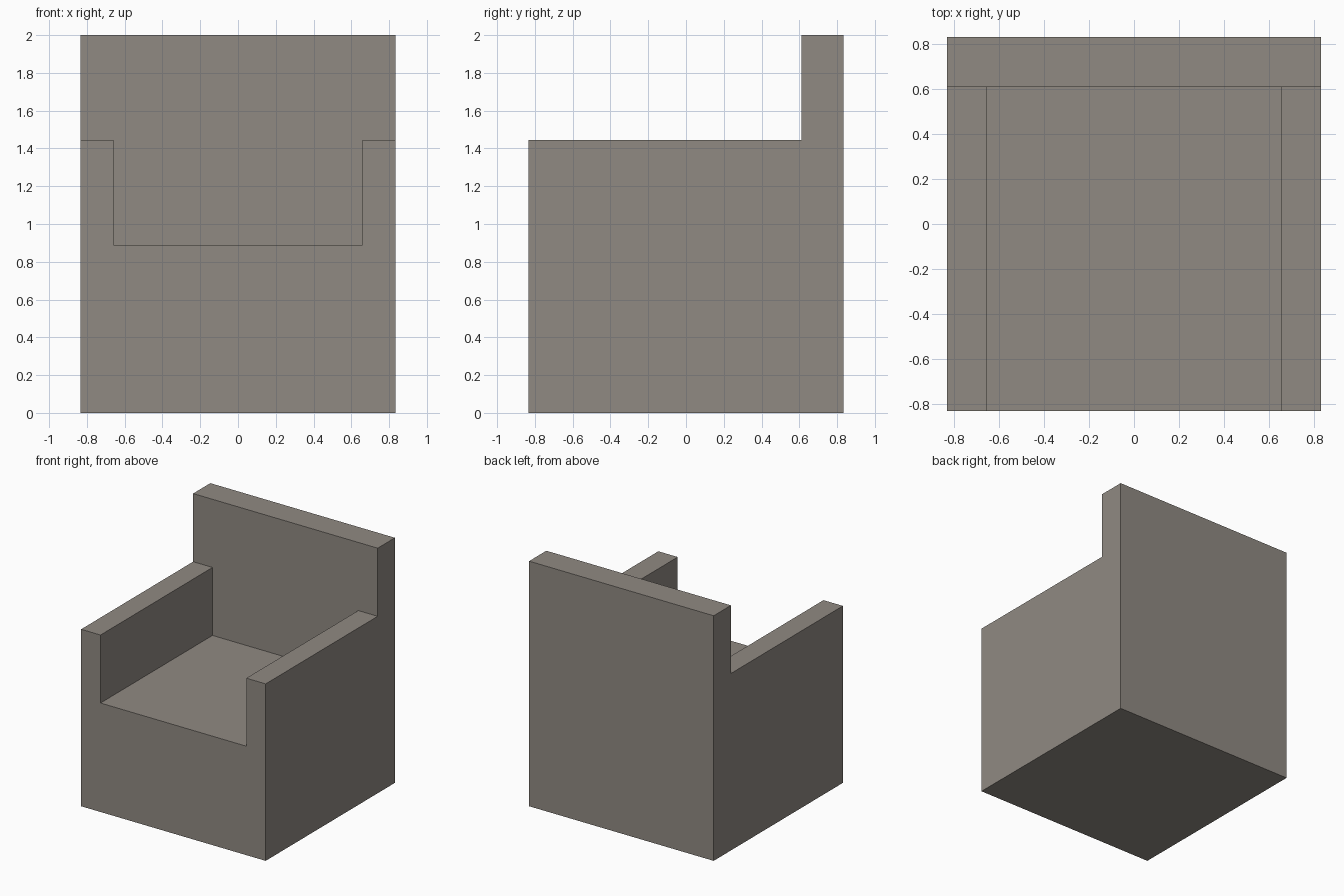
import bpy, bmesh

if "Cube" in bpy.data.objects:
    bpy.data.objects.remove(bpy.data.objects["Cube"])

HALF = 0.833      # half width and half depth
INNER = 0.658     # inner side of the armrests
BACK_Y = 0.611    # front of the backrest
SEAT_Z, ARM_Z, TOP_Z = 0.889, 1.444, 2.0


def extrude_profile(name, points, y0, y1):
    """Solid made from an x-z outline swept along y."""
    bm = bmesh.new()
    face = bm.faces.new([bm.verts.new((x, y0, z)) for x, z in points])
    geom = bmesh.ops.extrude_face_region(bm, geom=[face], use_keep_orig=True)["geom"]
    moved = [v for v in geom if isinstance(v, bmesh.types.BMVert)]
    bmesh.ops.translate(bm, verts=moved, vec=(0, y1 - y0, 0))
    bmesh.ops.recalc_face_normals(bm, faces=bm.faces)
    mesh = bpy.data.meshes.new(name)
    bm.to_mesh(mesh)
    bm.free()
    obj = bpy.data.objects.new(name, mesh)
    bpy.context.collection.objects.link(obj)
    return obj


# Warm dark grey upholstery
fabric = bpy.data.materials.new("fabric")
fabric.diffuse_color = (0.28, 0.254, 0.225, 1)
fabric.use_nodes = True
fabric.node_tree.nodes["Principled BSDF"].inputs["Base Color"].default_value = fabric.diffuse_color

# Full block of the armchair
chair = extrude_profile("armchair", [(-HALF, 0), (HALF, 0), (HALF, TOP_Z), (-HALF, TOP_Z)],
                        -HALF, HALF)
chair.data.materials.append(fabric)

# T-shaped cutter: leaves the seat, two armrests and the backrest
right = [(INNER, SEAT_Z), (INNER, ARM_Z), (1.2, ARM_Z), (1.2, 2.4)]
left = [(-x, z) for x, z in reversed(right)]
cutter = extrude_profile("seat_cutter", right + left, -1.2, BACK_Y)
cutter.data.materials.append(fabric)
cutter.hide_render = True

# Carve the block, then drop the cutter
cut = chair.modifiers.new("seat_cut", 'BOOLEAN')
cut.operation = 'DIFFERENCE'
cut.solver = 'EXACT'
cut.object = cutter
bpy.context.view_layer.objects.active = chair
chair.select_set(True)
bpy.ops.object.modifier_apply(modifier=cut.name)
bpy.data.objects.remove(cutter)
